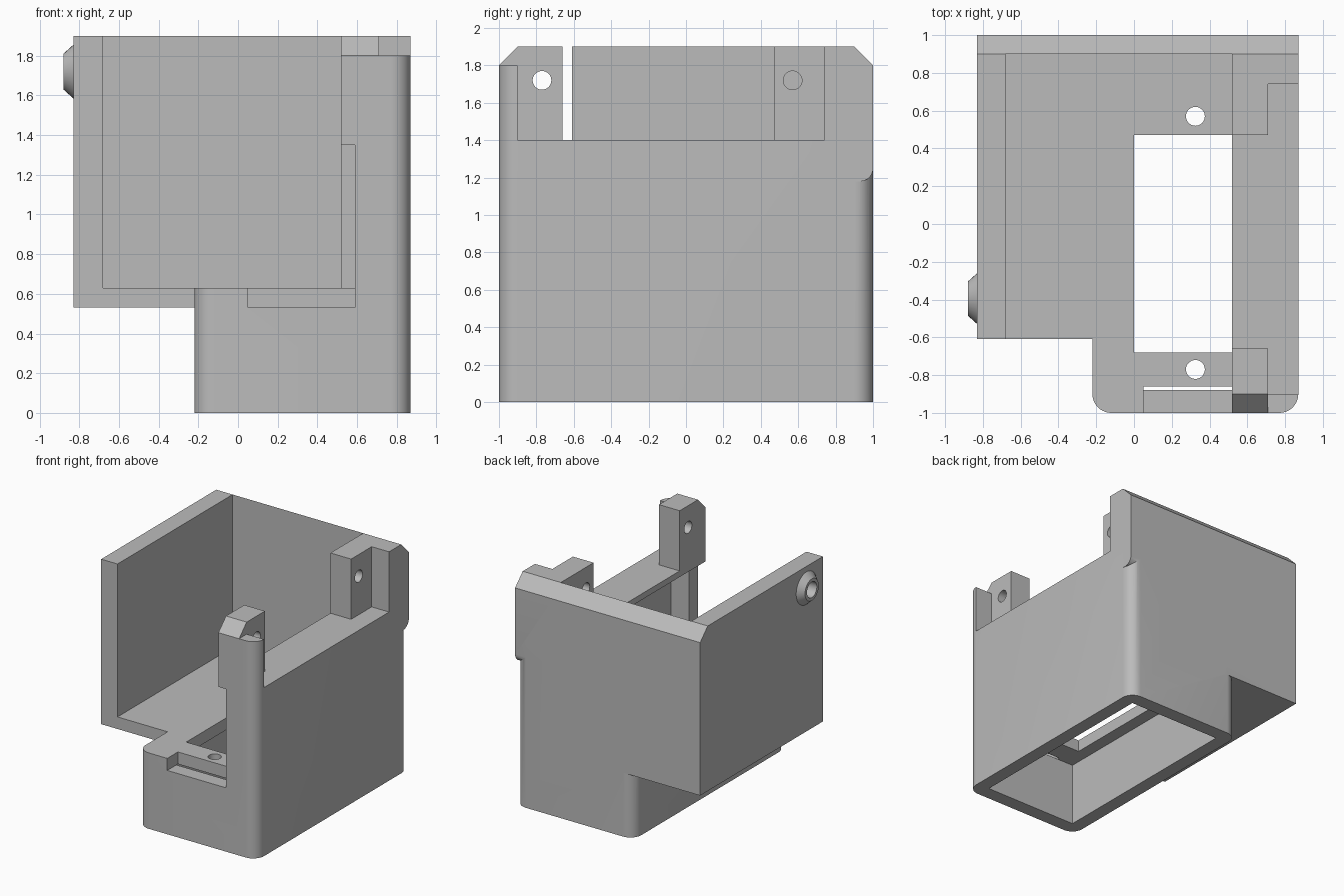
import bpy, bmesh, math

if "Cube" in bpy.data.objects:
    bpy.data.objects.remove(bpy.data.objects["Cube"])

grey = bpy.data.materials.new("plain grey")
grey.diffuse_color = (0.5, 0.5, 0.5, 1)
grey.use_nodes = True
grey.node_tree.nodes["Principled BSDF"].inputs["Base Color"].default_value = grey.diffuse_color


def prism(name, pts, lo, hi, axis):
    """Extrude a 2D profile: (x, y) along z, or (y, z) along x."""
    def place(p, t):
        return (p[0], p[1], t) if axis == 'z' else (t, p[0], p[1])
    bm = bmesh.new()
    a = [bm.verts.new(place(p, lo)) for p in pts]
    b = [bm.verts.new(place(p, hi)) for p in pts]
    bm.faces.new(a)
    bm.faces.new(b)
    for i in range(len(pts)):
        j = (i + 1) % len(pts)
        bm.faces.new((a[i], a[j], b[j], b[i]))
    bmesh.ops.recalc_face_normals(bm, faces=bm.faces)
    me = bpy.data.meshes.new(name)
    bm.to_mesh(me)
    bm.free()
    me.materials.append(grey)
    ob = bpy.data.objects.new(name, me)
    bpy.context.collection.objects.link(ob)
    return ob


def box(name, x0, x1, y0, y1, z0, z1):
    return prism(name, [(x0, y0), (x1, y0), (x1, y1), (x0, y1)], z0, z1, 'z')


def arc(cx, cy, r, a0, a1, n=10):
    return [(cx + r * math.cos(math.radians(a0 + (a1 - a0) * i / n)),
             cy + r * math.sin(math.radians(a0 + (a1 - a0) * i / n))) for i in range(n + 1)]


def circle(cx, cy, r, n=32):
    return arc(cx, cy, r, 0, 360 * (n - 1) / n, n - 1)


def combine(target, others, operation):
    for ob in others:
        mod = target.modifiers.new("bool", 'BOOLEAN')
        mod.operation, mod.solver, mod.object = operation, 'EXACT', ob
        bpy.context.view_layer.update()
        dg = bpy.context.evaluated_depsgraph_get()
        me = bpy.data.meshes.new_from_object(target.evaluated_get(dg))
        target.modifiers.clear()
        target.data = me
        bpy.data.objects.remove(ob)


# Housing: rounded column block, carved to the tray, cavity and openings
R, X0, X1 = 0.1, -0.22, 0.87
outline = (arc(X1 - R, -1 + R, R, -90, 0) + arc(X1 - R, 1 - R, R, 0, 90)
           + arc(X0 + R, 1 - R, R, 90, 180) + arc(X0 + R, -1 + R, R, 180, 270))
housing = prism("housing", outline, 0, 1.8, 'z')
combine(housing, [
    box("tray_space", -1, 0.52, -1.1, 0.9, 0.63, 2),
    box("above_side_wall", 0.4, 1, -0.9, 1.1, 1.4, 2),
    box("bottom_cavity", -0.105, 0.755, -0.88, 0.88, -0.1, 0.53),
    box("side_cavity", 0.4, 0.755, -0.88, 0.88, 0.63, 1.35),
    box("floor_opening", 0, 0.65, -0.68, 0.47, 0.4, 0.8),
    box("front_slot", 0.05, 0.59, -1.1, -0.86, 0.53, 1.35),
    box("back_left_trim", -0.3, 0.5, 0.9, 1.1, 0.6, 2),
], 'DIFFERENCE')

# Tray floor, chamfered walls and the square upper back corner
corner = [(0.9, 1.18)] + arc(0.93, 1.25, 0.07, -90, 0) + [(1, 1.8), (0.9, 1.9)]
combine(housing, [
    box("tray_floor", -0.83, -0.1, -0.61, 1, 0.53, 0.63),
    prism("left_wall", [(-0.61, 0.53), (1, 0.53), (1, 1.8), (0.9, 1.9), (-0.61, 1.9)],
          -0.83, -0.68, 'x'),
    prism("back_wall", [(0.9, 0.53), (1, 0.53), (1, 1.8), (0.9, 1.9)], -0.83, 0.52, 'x'),
    prism("back_corner", corner, 0.52, 0.87, 'x'),
    # Hinge lugs
    prism("front_lug", [(-1, 1.35), (-0.66, 1.35), (-0.66, 1.9), (-0.9, 1.9), (-1, 1.8)],
          0.52, 0.71, 'x'),
    box("back_lug", 0.52, 0.71, 0.47, 0.9, 1.35, 1.9),
    box("back_lug_brace", 0.71, 0.87, 0.74, 0.9, 1.4, 1.9),
], 'UNION')

# Pin holes through the lugs, screw holes through the floor
combine(housing, [
    prism("front_pin_hole", circle(-0.77, 1.72, 0.05), 0.4, 0.8, 'x'),
    prism("back_pin_hole", circle(0.57, 1.72, 0.05), 0.4, 0.8, 'x'),
    prism("front_screw_hole", circle(0.325, -0.77, 0.05), 0.4, 0.8, 'z'),
    prism("back_screw_hole", circle(0.325, 0.57, 0.05), 0.4, 0.8, 'z'),
    prism("boss_recess", circle(-0.395, 1.72, 0.065), -1, -0.76, 'x'),
], 'DIFFERENCE')

# Conical ring boss on the outer left wall, lathed around the x axis
bm = bmesh.new()
profile = [(-0.83, 0.065), (-0.83, 0.135), (-0.88, 0.09), (-0.88, 0.065)]
rings = [[bm.verts.new((x, y, z)) for y, z in circle(-0.395, 1.72, r)] for x, r in profile]
for k in range(4):
    a, b = rings[k], rings[(k + 1) % 4]
    for i in range(32):
        j = (i + 1) % 32
        bm.faces.new((a[i], a[j], b[j], b[i]))
bmesh.ops.recalc_face_normals(bm, faces=bm.faces)
me = bpy.data.meshes.new("ring_boss")
bm.to_mesh(me)
bm.free()
me.materials.append(grey)
boss = bpy.data.objects.new("ring_boss", me)
bpy.context.collection.objects.link(boss)

for ob in (housing, boss):
    bpy.ops.object.select_all(action='DESELECT')
    ob.select_set(True)
    bpy.context.view_layer.objects.active = ob
    bpy.ops.object.shade_smooth_by_angle(angle=math.radians(30))
